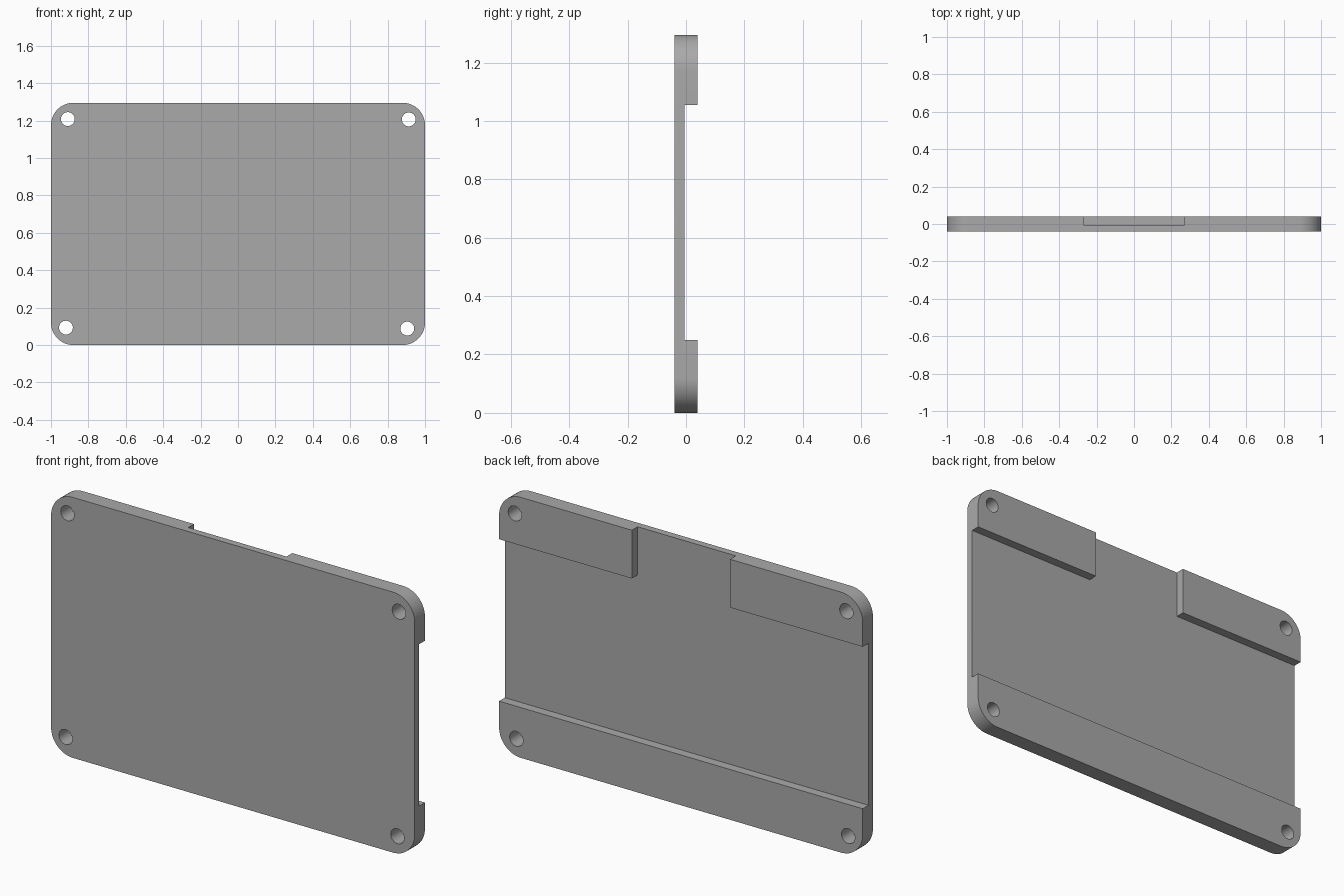
import bpy, bmesh
from math import cos, sin, pi

default = bpy.data.objects.get("Cube")
if default:
    bpy.data.objects.remove(default, do_unlink=True)

HEIGHT, BACK, FLOOR = 1.295, 0.04, -0.005
CORNER, HOLE = 0.12, 0.037

grey = bpy.data.materials.new("mid grey")
grey.use_nodes = True
grey.diffuse_color = (0.4, 0.4, 0.4, 1)
grey.node_tree.nodes["Principled BSDF"].inputs["Base Color"].default_value = (0.4, 0.4, 0.4, 1)


def prism(name, outline, y0, y1):
    """Extrude an (x, z) outline from y0 to y1."""
    bm = bmesh.new()
    face = bm.faces.new([bm.verts.new((x, y0, z)) for x, z in outline])
    moved = bmesh.ops.extrude_face_region(bm, geom=[face])["geom"]
    verts = [v for v in moved if isinstance(v, bmesh.types.BMVert)]
    bmesh.ops.translate(bm, vec=(0, y1 - y0, 0), verts=verts)
    bmesh.ops.recalc_face_normals(bm, faces=bm.faces)
    mesh = bpy.data.meshes.new(name)
    bm.to_mesh(mesh)
    bm.free()
    mesh.materials.append(grey)
    obj = bpy.data.objects.new(name, mesh)
    bpy.context.collection.objects.link(obj)
    return obj


def arc(cx, cz, r, start, sweep, steps):
    return [(cx + r * cos(start + sweep * i / steps), cz + r * sin(start + sweep * i / steps))
            for i in range(steps + 1)]


def cut(target, cutter):
    cutter.hide_render = True
    mod = target.modifiers.new("cut", 'BOOLEAN')
    mod.operation = 'DIFFERENCE'
    mod.solver = 'EXACT'
    mod.object = cutter
    bpy.context.view_layer.objects.active = target
    bpy.ops.object.modifier_apply(modifier=mod.name)
    bpy.data.objects.remove(cutter, do_unlink=True)


# Rounded plate
inner_x, low, high = 1 - CORNER, CORNER, HEIGHT - CORNER
corners = [(inner_x, low), (inner_x, high), (-inner_x, high), (-inner_x, low)]
outline = []
for i, (x, z) in enumerate(corners):
    outline += arc(x, z, CORNER, (i - 1) * pi / 2, pi / 2, 16)
plate = prism("cover_plate", outline, -BACK, BACK)

# T-shaped recess in the back: full-width channel plus a notch through the top rail
recess = [(-1.1, 0.25), (1.1, 0.25), (1.1, 1.055), (0.27, 1.055),
          (0.27, 1.4), (-0.27, 1.4), (-0.27, 1.055), (-1.1, 1.055)]
cut(plate, prism("recess_cutter", recess, FLOOR, 0.1))

# Screw holes
for x, z in [(-0.91, 1.208), (0.913, 1.206), (-0.92, 0.093), (0.905, 0.088)]:
    cut(plate, prism("hole_cutter", arc(x, z, HOLE, 0, 2 * pi, 32)[:-1], -0.1, 0.1))

# Smooth rounded walls, sharp rims
bpy.ops.object.select_all(action='DESELECT')
plate.select_set(True)
bpy.context.view_layer.objects.active = plate
bpy.ops.object.shade_smooth_by_angle(angle=pi / 6)
